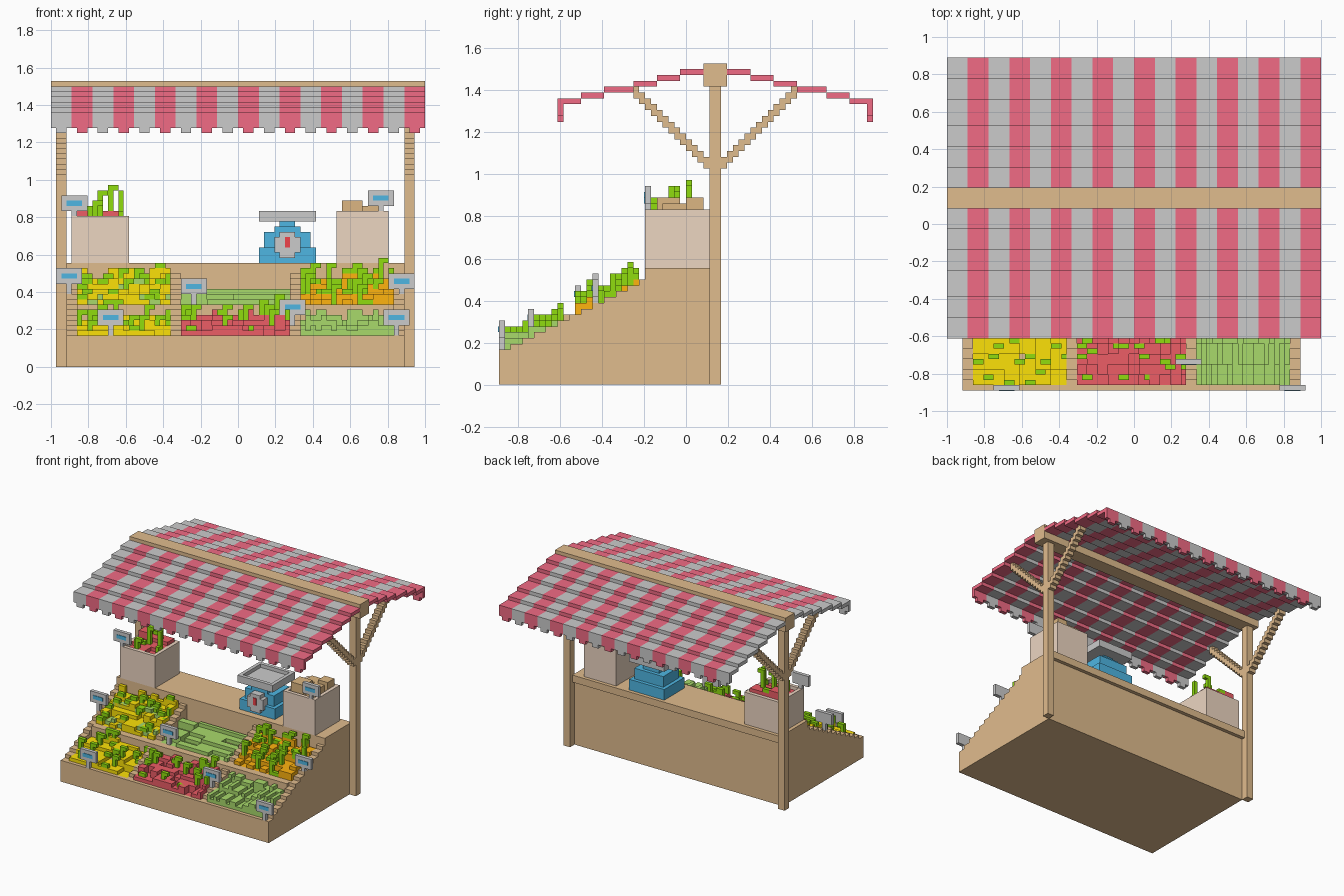
import bpy, bmesh, random
from mathutils import Matrix, Vector

if "Cube" in bpy.data.objects:
    bpy.data.objects.remove(bpy.data.objects["Cube"])

random.seed(4)
V = 1 / 36  # one voxel


def seen(name, r, g, b):
    m = bpy.data.materials.new(name)
    m.diffuse_color = tuple(min(1, 2 * (c / 255) ** 2.2) for c in (r, g, b)) + (1,)
    m.use_nodes = True
    m.node_tree.nodes["Principled BSDF"].inputs["Base Color"].default_value = m.diffuse_color
    return m


WOOD = seen("wood", 163, 136, 102)
RED = seen("awning_red", 176, 78, 96)
CRATE = seen("crate_tan", 172, 155, 140)
BLUE = seen("scale_blue", 58, 132, 165)
NEEDLE = seen("needle_red", 175, 50, 55)
YELLOW = seen("yellow", 184, 164, 12)
LEAF = seen("leaf_green", 104, 160, 16)
ORANGE = seen("orange", 192, 130, 16)
OLIVE = seen("olive", 122, 158, 78)
ROOT = seen("root_red", 172, 68, 74)
TUBER = seen("tuber_brown", 160, 132, 94)


def finish(name, bm, mat):
    bmesh.ops.recalc_face_normals(bm, faces=bm.faces)
    bm.transform(Matrix.Scale(V, 4))
    me = bpy.data.meshes.new(name)
    bm.to_mesh(me)
    bm.free()
    if mat:
        me.materials.append(mat)
    ob = bpy.data.objects.new(name, me)
    bpy.context.collection.objects.link(ob)
    return ob


def boxes(name, items, mat=None):
    """Object made of boxes (x0, x1, y0, y1, z0, z1) in voxels."""
    bm = bmesh.new()
    for x0, x1, y0, y1, z0, z1 in items:
        m = (Matrix.Translation(((x0 + x1) / 2, (y0 + y1) / 2, (z0 + z1) / 2))
             @ Matrix.Diagonal((x1 - x0, y1 - y0, z1 - z0, 1)))
        bmesh.ops.create_cube(bm, size=1, matrix=m)
    return finish(name, bm, mat)


def prism(name, profile, spans, mat):
    """Extrude a (y, z) profile along x for each span."""
    bm = bmesh.new()
    for x0, x1 in spans:
        f = bm.faces.new([bm.verts.new((x0, y, z)) for y, z in profile])
        r = bmesh.ops.extrude_face_region(bm, geom=[f])
        vs = [e for e in r["geom"] if isinstance(e, bmesh.types.BMVert)]
        bmesh.ops.translate(bm, verts=vs, vec=Vector((x1 - x0, 0, 0)))
    return finish(name, bm, mat)


# Awning: six stepped slabs each side of the ridge, striped, with scalloped edge
cuts = [2, 6, 10, 14, 19, 23, 27]  # distance from the ridge line at y = 5
stripes = {0: [], 1: []}
for i in range(18):
    x = -36 + 4 * i
    for s in (-1, 1):
        def slab(xa, xb, d0, d1, z0, z1):
            a, b = sorted((5 + s * d0, 5 + s * d1))
            stripes[i % 2].append((xa, xb, a, b, z0, z1))
        for k in range(6):
            slab(x, x + 4, cuts[k], cuts[k + 1], 53 - k, 54 - k)
        slab(x, x + 4, 26, 27, 46, 48)
        slab(x + 1, x + 3, 26, 27, 45, 46)
boxes("awning_white_stripes", stripes[0])
boxes("awning_red_stripes", stripes[1], RED)

# Ridge beam, posts and stepped braces
boxes("ridge_beam", [(-36, 36, 3, 7, 51, 55)], WOOD)
for side, px in (("left", -35), ("right", 32)):
    boxes(side + "_post", [(px, px + 2, 4, 6, 0, 51)], WOOD)
    brace = []
    for k in range(13):
        for y in (3 - k, 6 + k):
            brace.append((px, px + 2, y, y + 1, 37 + k, 39 + k))
    boxes(side + "_braces", brace, WOOD)

# Counter: core with two stepped trays, side panels and dividers, worktop
core = [(-32, 0), (-32, 6), (-31, 6), (-31, 5), (-26, 5), (-26, 7), (-21, 7),
        (-21, 12), (-19, 12), (-19, 11), (-13, 11), (-13, 13), (-7, 13),
        (-7, 18), (4, 18), (4, 0)]
prism("counter_core", core, [(-31, 30)], WOOD)


def stair(y_start, z_bottom):
    pts = [(y_start, z_bottom)]
    for y in range(y_start, -7):
        z = 6 + int((y + 32) * 0.5)
        if pts[-1][1] != z:
            pts += [(y, z)] if y == y_start else [(y, pts[-1][1]), (y, z)]
    return pts + [(-7, pts[-1][1])]


prism("side_panels", stair(-32, 0) + [(-7, 18), (4, 18), (4, 0)],
      [(-33, -31), (30, 32)], WOOD)
prism("tray_dividers", stair(-31, 4) + [(-7, 4)], [(-13, -11), (10, 12)], WOOD)
boxes("worktop", [(-33, 32, -7, 5, 18, 20)], WOOD)


# Produce heaps: blocky lumps rising to the back, with leaf tufts
def heap(name, x0, x1, y0, y1, floor, zf, zb, sx, sy, mat, leaf=0.0, tall=2):
    body, tops = [], []
    for x in range(x0, x1, sx):
        for y in range(y0, y1, sy):
            t = (y - y0) / (y1 - y0)
            h = round(zf + (zb - zf) * t) + random.choice((-1, 0, 0, 1))
            xe, ye = min(x + sx, x1), min(y + sy, y1)
            body.append((x, xe, y, ye, floor, h))
            if random.random() < leaf:
                lx, ly = random.randrange(x, xe), random.randrange(y, ye)
                e = random.randint(1, tall)
                tops.append((lx, lx + 1, ly, ly + 1, h, h + e))
                if lx + 2 <= x1:
                    tops.append((lx + 1, lx + 2, ly, ly + 1, h + e - 1, h + e))
    boxes(name, body, mat)
    if tops:
        boxes(name + "_leaves", tops, LEAF)


heap("yellow_peppers", -31, -13, -31, -21, 5, 7, 10, 3, 3, YELLOW, .6, 3)
heap("radishes", -11, 10, -31, -21, 5, 7, 11, 2, 2, ROOT, .4, 3)
heap("front_cucumbers", 12, 30, -31, -21, 5, 8, 11, 1, 4, OLIVE)
heap("corn", -31, -13, -19, -8, 11, 13, 18, 2, 2, YELLOW, .15, 2)
heap("corn_husks", -30, -13, -18, -8, 11, 13, 18, 1, 5, OLIVE, .5, 3)
heap("rear_cucumbers", -11, 10, -19, -8, 11, 13, 15, 5, 2, OLIVE)
heap("carrots", 12, 30, -19, -8, 11, 13, 17, 2, 2, ORANGE, .6, 4)


# Crates on the worktop with their contents
def crate(name, x0, x1, y0, y1, z1):
    boxes(name, [(x0, x1, y0, y0 + 1, 20, z1), (x0, x1, y1 - 1, y1, 20, z1),
                 (x0, x0 + 1, y0 + 1, y1 - 1, 20, z1),
                 (x1 - 1, x1, y0 + 1, y1 - 1, 20, z1),
                 (x0 + 1, x1 - 1, y0 + 1, y1 - 1, 20, z1 - 2)], CRATE)


crate("left_crate", -32, -21, -7, 4, 29)
heap("crate_beets", -31, -22, -6, 3, 27, 29, 30, 3, 3, ROOT, .9, 5)
crate("right_crate", 19, 29, -7, 4, 30)
boxes("potatoes", [(20, 24, -5, -1, 28, 32), (24, 27, -4, 0, 28, 31),
                   (21, 25, 0, 3, 28, 31), (25, 28, 0, 3, 28, 32)], TUBER)

# Weighing scale: stepped body, round dial, needle and rimmed pan
boxes("scale_body", [(4, 15, -5, 4, 20, 23), (5, 14, -4, 3, 23, 26),
                     (7, 12, -4, 2, 26, 27), (8, 11, -3, 1, 27, 28)], BLUE)
boxes("scale_dial", [(7, 12, -6, -4, 22, 25), (8, 11, -6, -4, 21, 22),
                     (8, 11, -6, -4, 25, 26)])
boxes("scale_needle", [(9, 10, -6.2, -6, 23, 25)], NEEDLE)
boxes("scale_pan", [(4, 15, -6, 4, 28, 29), (4, 15, -6, -5, 29, 30),
                    (4, 15, 3, 4, 29, 30), (4, 5, -5, 3, 29, 30),
                    (14, 15, -5, 3, 29, 30)])

# Price signs: plate, stick and blank blue patch
signs = [(-34, 30, -7), (25, 31, -7), (-35, 16, -16), (29, 15, -16),
         (-11, 14, -19), (-27, 8, -32), (8, 10, -27), (28, 8, -32)]
plates, patches = [], []
for x, z, y in signs:
    plates += [(x, x + 5, y, y + 1, z, z + 3), (x + 2, x + 3, y, y + 1, z - 2, z)]
    patches.append((x + 1, x + 4, y - .15, y, z + 1, z + 2))
boxes("price_signs", plates)
boxes("price_sign_patches", patches, BLUE)
